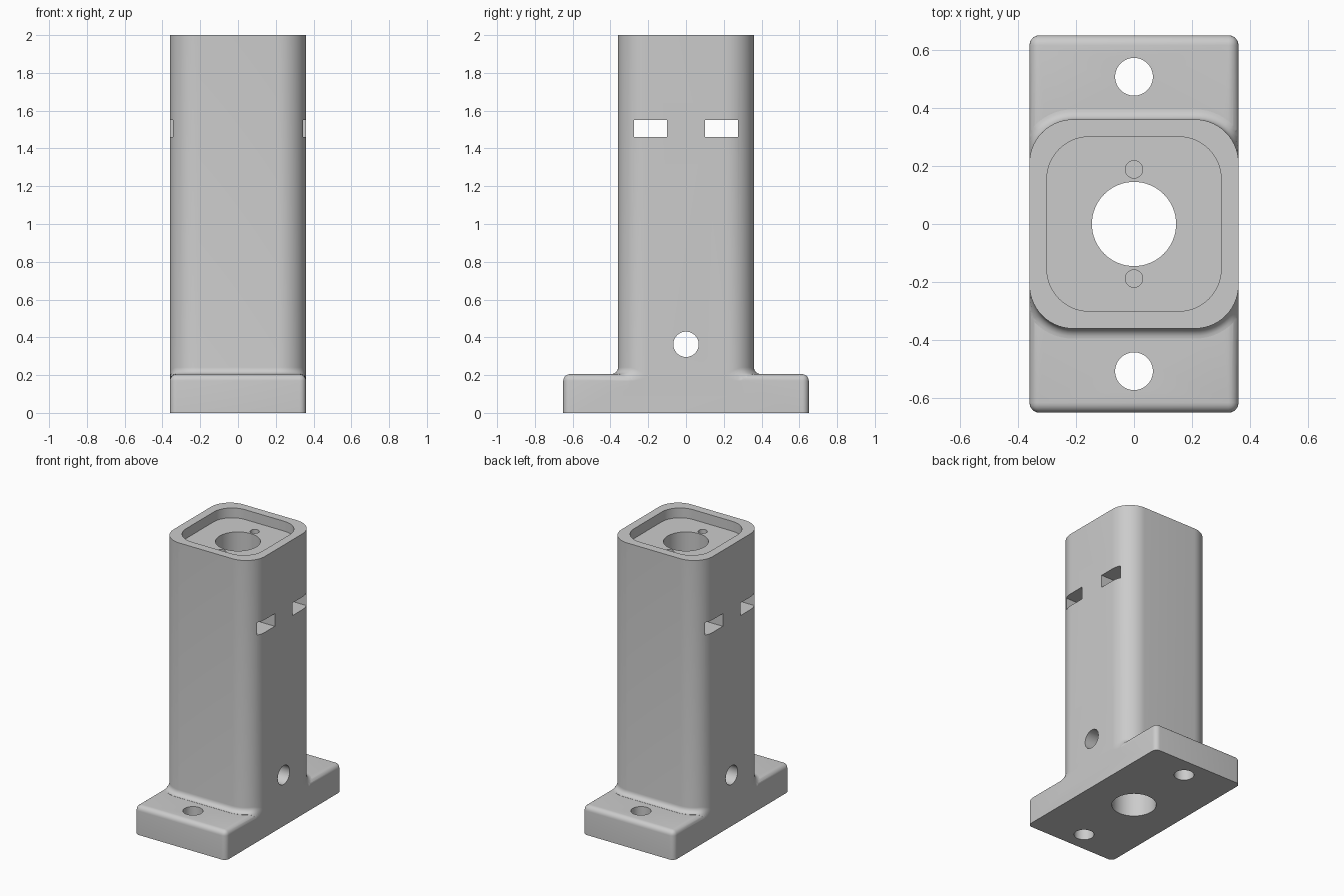
import bpy, bmesh
from math import sin, cos, pi, sqrt, radians

old = bpy.data.objects.get("Cube")
if old:
    bpy.data.objects.remove(old, do_unlink=True)

HALF, LENGTH, HEIGHT = 0.36, 0.65, 2.0   # column half width, base half length, total height
BASE_TOP, FILLET = 0.205, 0.035

grey = bpy.data.materials.new("plain grey")
grey.use_nodes = True
grey.diffuse_color = (0.6, 0.6, 0.6, 1)
grey.node_tree.nodes["Principled BSDF"].inputs["Base Color"].default_value = (0.6, 0.6, 0.6, 1)


def finish(name, bm):
    bmesh.ops.recalc_face_normals(bm, faces=bm.faces)
    mesh = bpy.data.meshes.new(name)
    bm.to_mesh(mesh)
    bm.free()
    mesh.materials.append(grey)
    obj = bpy.data.objects.new(name, mesh)
    bpy.context.collection.objects.link(obj)
    return obj


def rounded_square(half, radius, steps=14):
    pts = []
    c = half - radius
    for k, (sx, sy) in enumerate(((1, 1), (-1, 1), (-1, -1), (1, -1))):
        for i in range(steps + 1):
            a = pi / 2 * (k + i / steps)
            pts.append((sx * c + radius * cos(a), sy * c + radius * sin(a)))
    return pts


def loft(name, rings):
    bm = bmesh.new()
    loops = [[bm.verts.new(p) for p in ring] for ring in rings]
    for low, high in zip(loops, loops[1:]):
        for i in range(len(low)):
            j = (i + 1) % len(low)
            bm.faces.new((low[i], low[j], high[j], high[i]))
    bm.faces.new(loops[0][::-1])
    bm.faces.new(loops[-1])
    return finish(name, bm)


def box(name, centre, size):
    bm = bmesh.new()
    bmesh.ops.create_cube(bm, size=1)
    for v in bm.verts:
        v.co = [c + p * s for c, p, s in zip(centre, v.co, size)]
    return finish(name, bm)


def rod(name, radius, low, high, x=0, y=0, sides=64):
    ring = [(x + radius * cos(2 * pi * i / sides), y + radius * sin(2 * pi * i / sides))
            for i in range(sides)]
    return loft(name, [[(px, py, z) for px, py in ring] for z in (low, high)])


def combine(target, tool, operation):
    mod = target.modifiers.new(operation, 'BOOLEAN')
    mod.operation, mod.solver, mod.object = operation, 'EXACT', tool
    bpy.context.view_layer.update()
    result = target.evaluated_get(bpy.context.evaluated_depsgraph_get())
    mesh = bpy.data.meshes.new_from_object(result)
    target.modifiers.clear()
    target.data = mesh
    bpy.data.objects.remove(tool, do_unlink=True)


# Base plate with rounded uprights and top edges
base = box("mounting_column", (0, 0, BASE_TOP / 2), (2 * HALF, 2 * LENGTH, BASE_TOP))
bm = bmesh.new()
bm.from_mesh(base.data)
edges = [e for e in bm.edges if max(v.co.z for v in e.verts) > 0.1]
bmesh.ops.bevel(bm, geom=edges, offset=FILLET, segments=6, profile=0.5, affect='EDGES')
bm.to_mesh(base.data)
bm.free()


# Column with a fillet that follows the rounded edge of the plate
def base_surface(x):
    d = min(max(abs(x) - (HALF - FILLET), 0), FILLET)
    return BASE_TOP - FILLET + sqrt(FILLET ** 2 - d ** 2)


def column_ring(offset, rise=None, z=None):
    ring = []
    for x, y in rounded_square(HALF + offset, 0.15 + offset):
        x = max(-HALF, min(HALF, x))
        ring.append((x, y, base_surface(x) + rise if z is None else z))
    return ring


rings = [column_ring(FILLET, z=0.1)]
for i in range(7):
    a = pi / 2 * i / 6
    rings.append(column_ring(FILLET * (1 - sin(a)), rise=0.001 + FILLET * (1 - cos(a))))
rings.append(column_ring(0, z=HEIGHT))
combine(base, loft("column", rings), 'UNION')

# Recess in the top and the central bore
recess = [[(x, y, z) for x, y in rounded_square(0.3, 0.145)] for z in (HEIGHT - 0.07, HEIGHT + 0.1)]
combine(base, loft("top_recess", recess), 'DIFFERENCE')
combine(base, rod("bore", 0.145, -0.1, HEIGHT + 0.1), 'DIFFERENCE')

# Nut slots, screw holes and bolt holes on both sides of the bore
for s in (-1, 1):
    combine(base, box("nut_slot", (0, s * 0.188, 1.505), (1, 0.176, 0.09)), 'DIFFERENCE')
    combine(base, rod("screw_hole", 0.03, 1.5, HEIGHT + 0.1, y=s * 0.188, sides=32), 'DIFFERENCE')
    combine(base, rod("bolt_hole", 0.065, -0.1, 0.4, y=s * 0.507), 'DIFFERENCE')

# Cross hole near the foot
cross = rod("cross_hole", 0.067, -0.5, 0.5)
for v in cross.data.vertices:
    v.co = (v.co.z, v.co.y, 0.363 - v.co.x)
combine(base, cross, 'DIFFERENCE')

bpy.ops.object.select_all(action='DESELECT')
base.select_set(True)
bpy.context.view_layer.objects.active = base
bpy.ops.object.shade_smooth_by_angle(angle=radians(30))
